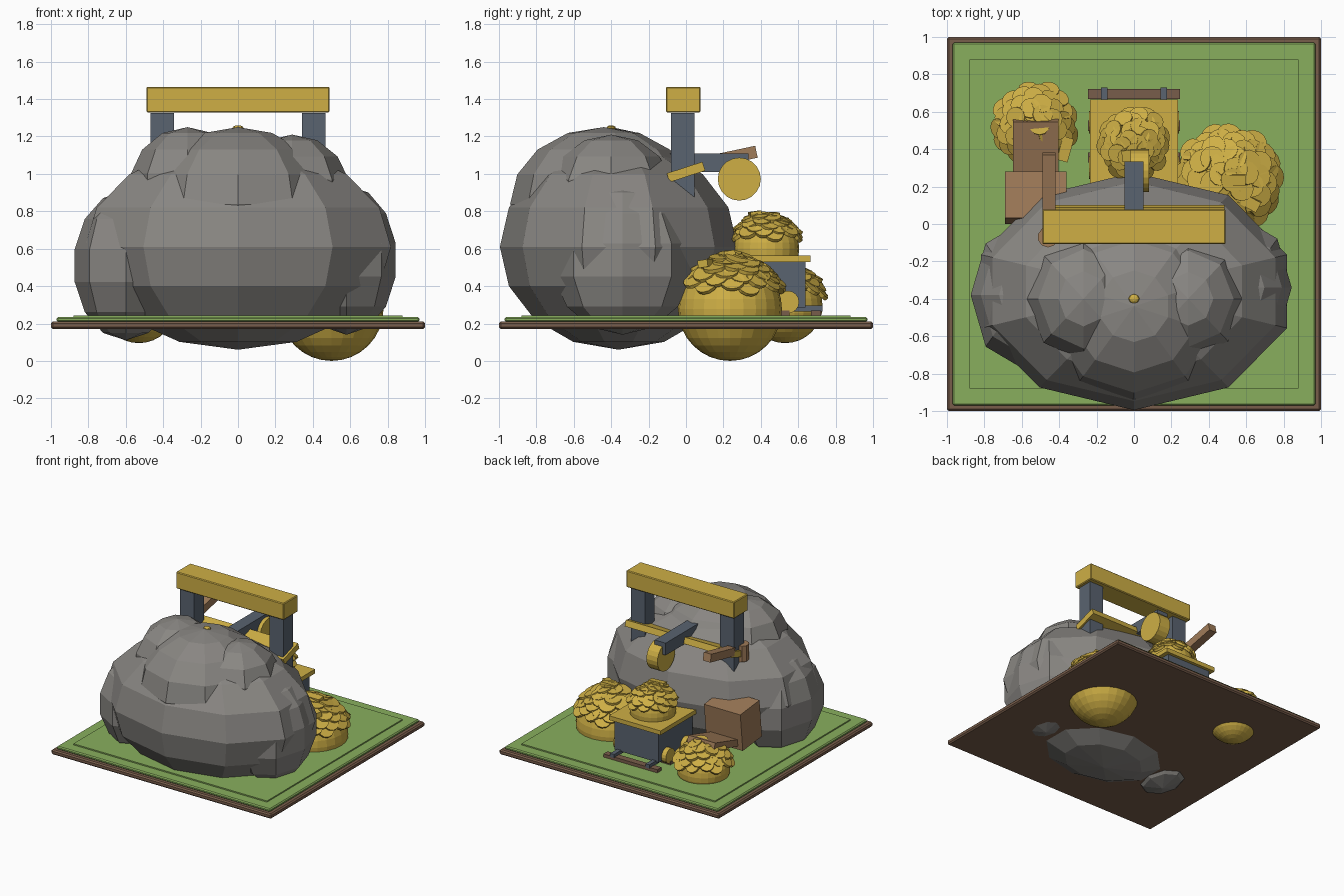
import bpy, bmesh, math, random
from mathutils import Matrix, Vector

random.seed(4)
cube = bpy.data.objects.get("Cube")
if cube:
    bpy.data.objects.remove(cube, do_unlink=True)


def material(name, rgb):
    m = bpy.data.materials.new(name)
    m.use_nodes = True
    m.diffuse_color = (*rgb, 1)
    m.node_tree.nodes["Principled BSDF"].inputs["Base Color"].default_value = (*rgb, 1)
    return m


stone = material("grey stone", (0.25, 0.24, 0.225))
gold = material("gold", (0.62, 0.43, 0.06))
steel = material("blue steel", (0.1, 0.125, 0.16))
wood = material("light wood", (0.35, 0.2, 0.1))
earth = material("brown earth", (0.19, 0.11, 0.07))
grass = material("green grass", (0.25, 0.43, 0.11))


def finish(name, bm, mat, bevel=0):
    mesh = bpy.data.meshes.new(name)
    bm.to_mesh(mesh)
    bm.free()
    mesh.materials.append(mat)
    obj = bpy.data.objects.new(name, mesh)
    bpy.context.collection.objects.link(obj)
    if bevel:
        mod = obj.modifiers.new("soft_edge", 'BEVEL')
        mod.width = bevel
        mod.segments = 1
    return obj


def place(loc, size, tilt=0, turn=0):
    return (Matrix.Translation(loc) @ Matrix.Rotation(turn, 4, 'Z')
            @ Matrix.Rotation(tilt, 4, 'X') @ Matrix.Diagonal((*size, 1)))


def box(name, loc, size, mat, tilt=0, turn=0, bevel=0):
    bm = bmesh.new()
    bmesh.ops.create_cube(bm, size=1, matrix=place(loc, size, tilt, turn))
    return finish(name, bm, mat, bevel)


def ball(name, loc, radii, mat, segments, rings):
    bm = bmesh.new()
    bmesh.ops.create_uvsphere(bm, u_segments=segments, v_segments=rings,
                              radius=1, matrix=place(loc, radii))
    return finish(name, bm, mat)


def disc(name, loc, radius, depth, mat, axis, sides=20):
    bm = bmesh.new()
    turn = Vector((0, 0, 1)).rotation_difference(Vector(axis)).to_matrix().to_4x4()
    bmesh.ops.create_cone(bm, cap_ends=True, segments=sides, radius1=radius,
                          radius2=radius, depth=depth,
                          matrix=Matrix.Translation(loc) @ turn)
    return finish(name, bm, mat)


def gold_heap(name, centre, radius, coin_radius, count, spread):
    """Round heap with overlapping coins spiralling over its dome."""
    centre = Vector(centre)
    ball(name, centre, (radius,) * 3, gold, 24, 16)
    bm = bmesh.new()
    for i in range(count):
        height = 1 - (1 - math.cos(spread)) * (i + 0.5) / count
        flat = math.sqrt(1 - height * height)
        angle = i * math.pi * (3 - math.sqrt(5))
        normal = Vector((flat * math.cos(angle), flat * math.sin(angle), height))
        facing = normal + Vector((random.uniform(-.2, .2), random.uniform(-.2, .2), 0.4))
        turn = Vector((0, 0, 1)).rotation_difference(facing).to_matrix().to_4x4()
        spot = centre + normal * (radius + random.uniform(0, 0.015))
        bmesh.ops.create_cone(bm, cap_ends=True, segments=12, radius1=coin_radius,
                              radius2=coin_radius, depth=0.02,
                              matrix=Matrix.Translation(spot) @ turn)
    finish(name + "_coins", bm, gold)


# Ground plot
box("earth_slab", (0, 0, 0.19), (2, 2, 0.04), earth, bevel=0.01)
box("grass_slab", (0, 0, 0.221), (1.94, 1.94, 0.026), grass, bevel=0.008)
box("grass_inset", (0, 0, 0.235), (1.76, 1.76, 0.018), grass)

# Boulder: one main mass with overlapping lobes
ball("boulder", (0, -0.36, 0.61), (0.86, 0.635, 0.55), stone, 10, 8)
ball("boulder_crown", (0, -0.44, 0.84), (0.5, 0.5, 0.41), stone, 10, 8)
ball("boulder_top_right", (-0.27, -0.4, 0.93), (0.31, 0.34, 0.32), stone, 8, 7)
ball("boulder_top_left", (0.29, -0.4, 0.9), (0.31, 0.33, 0.31), stone, 8, 7)
ball("boulder_side_right", (-0.6, -0.38, 0.51), (0.28, 0.4, 0.4), stone, 8, 7)
ball("boulder_side_left", (0.58, -0.34, 0.54), (0.27, 0.38, 0.4), stone, 8, 7)
ball("boulder_nugget", (0, -0.4, 1.245), (0.03, 0.025, 0.015), gold, 8, 6)

# Mine entrance frame
for side, x in (("right", -0.405), ("left", 0.405)):
    box("frame_post_" + side, (x, -0.018, 1.01), (0.127, 0.127, 0.63), steel)
box("frame_beam", (0, -0.015, 1.397), (0.98, 0.185, 0.137), gold, bevel=0.006)
box("cross_plank", (0, 0, 1.01), (0.97, 0.2, 0.05), gold, tilt=math.radians(18))
box("hoist_arm", (0, 0.12, 1.06), (0.1, 0.43, 0.1), steel)
disc("hoist_wheel", (0.03, 0.285, 0.972), 0.115, 0.1, gold, (1, 0, 0))
box("wood_handle", (-0.455, 0.22, 1.085), (0.068, 0.32, 0.065), wood, tilt=math.radians(12))
disc("wood_peg", (-0.46, -0.07, 1.0), 0.055, 0.13, wood, (0, 0, 1), 10)

# Mine cart on its track
box("cart_body", (0, 0.42, 0.41), (0.4, 0.44, 0.25), steel)
box("cart_rim", (0, 0.425, 0.547), (0.47, 0.48, 0.035), gold)
for x in (-0.215, 0.215):
    for y in (0.3, 0.545):
        disc("cart_wheel", (x, y, 0.315), 0.06, 0.05, gold, (1, 0, 0), 16)
for x in (-0.16, 0.16):
    box("track_rail", (x, 0.42, 0.28), (0.035, 0.62, 0.03), steel)
for i in range(4):
    box("track_sleeper", (0, 0.695 - i * 0.17, 0.255), (0.49, 0.055, 0.03), earth)

# Gold heaps
gold_heap("cart_heap", (0, 0.43, 0.6), 0.175, 0.05, 46, 1.15)
gold_heap("large_heap", (0.5, 0.235, 0.278), 0.278, 0.065, 64, 1.12)
gold_heap("small_heap", (-0.53, 0.53, 0.295), 0.2, 0.055, 48, 1.25)

# Loose ingots on the heaps
for loc, turn in (((0.53, 0.235, 0.57), 0), ((0.61, 0.12, 0.52), -0.5),
                  ((0, 0.37, 0.78), 0.1), ((-0.37, 0.4, 0.42), 1.3)):
    box("gold_ingot", loc, (0.13, 0.06, 0.04), gold, tilt=0.15, turn=turn)

# Crate and leaning board
box("crate", (-0.525, 0.14, 0.53), (0.33, 0.25, 0.31), wood, tilt=math.radians(-6))
box("leaning_board", (-0.525, 0.4, 0.46), (0.245, 0.32, 0.055), wood, tilt=math.radians(16))
